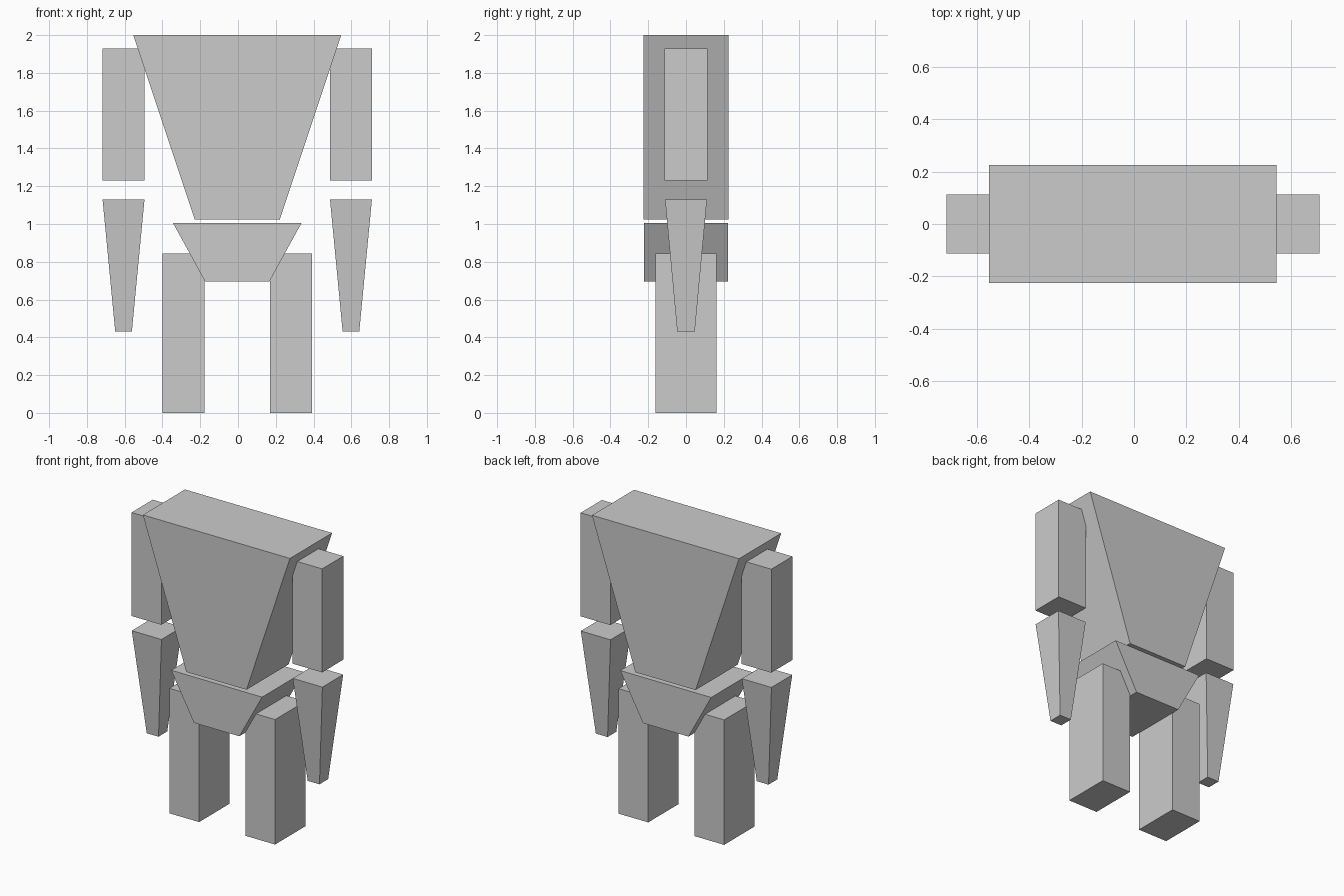
import bpy
import bmesh

if "Cube" in bpy.data.objects:
    bpy.data.objects.remove(bpy.data.objects["Cube"])

grey = bpy.data.materials.new("plain grey")
grey.diffuse_color = (0.6, 0.6, 0.6, 1.0)
grey.use_nodes = True
grey.node_tree.nodes["Principled BSDF"].inputs["Base Color"].default_value = grey.diffuse_color

SHIFT = -0.004   # the body sits slightly left of the centre line


def tapered_box(name, x, z0, z1, bottom, top):
    """Box from z0 to z1 centred on x, with (width, depth) at the bottom and top."""
    bm = bmesh.new()
    bmesh.ops.create_cube(bm, size=1.0)
    for v in bm.verts:
        w, d = top if v.co.z > 0 else bottom
        v.co = (x + SHIFT + v.co.x * w, v.co.y * d, z1 if v.co.z > 0 else z0)
    mesh = bpy.data.meshes.new(name)
    bm.to_mesh(mesh)
    bm.free()
    mesh.materials.append(grey)
    obj = bpy.data.objects.new(name, mesh)
    bpy.context.collection.objects.link(obj)
    return obj


# Torso and pelvis, wide at the top and narrow at the bottom
tapered_box("torso", 0, 1.025, 2.0, (0.45, 0.45), (1.10, 0.45))
tapered_box("pelvis", 0, 0.695, 1.005, (0.34, 0.445), (0.68, 0.445))

# Limbs on both sides
for side, s in (("left", -1), ("right", 1)):
    tapered_box(side + "_upper_arm", s * 0.602, 1.23, 1.93, (0.222, 0.226), (0.222, 0.226))
    tapered_box(side + "_forearm", s * 0.602, 0.43, 1.13, (0.088, 0.093), (0.222, 0.222))
    tapered_box(side + "_leg", s * 0.284, 0.0, 0.845, (0.222, 0.325), (0.222, 0.325))
